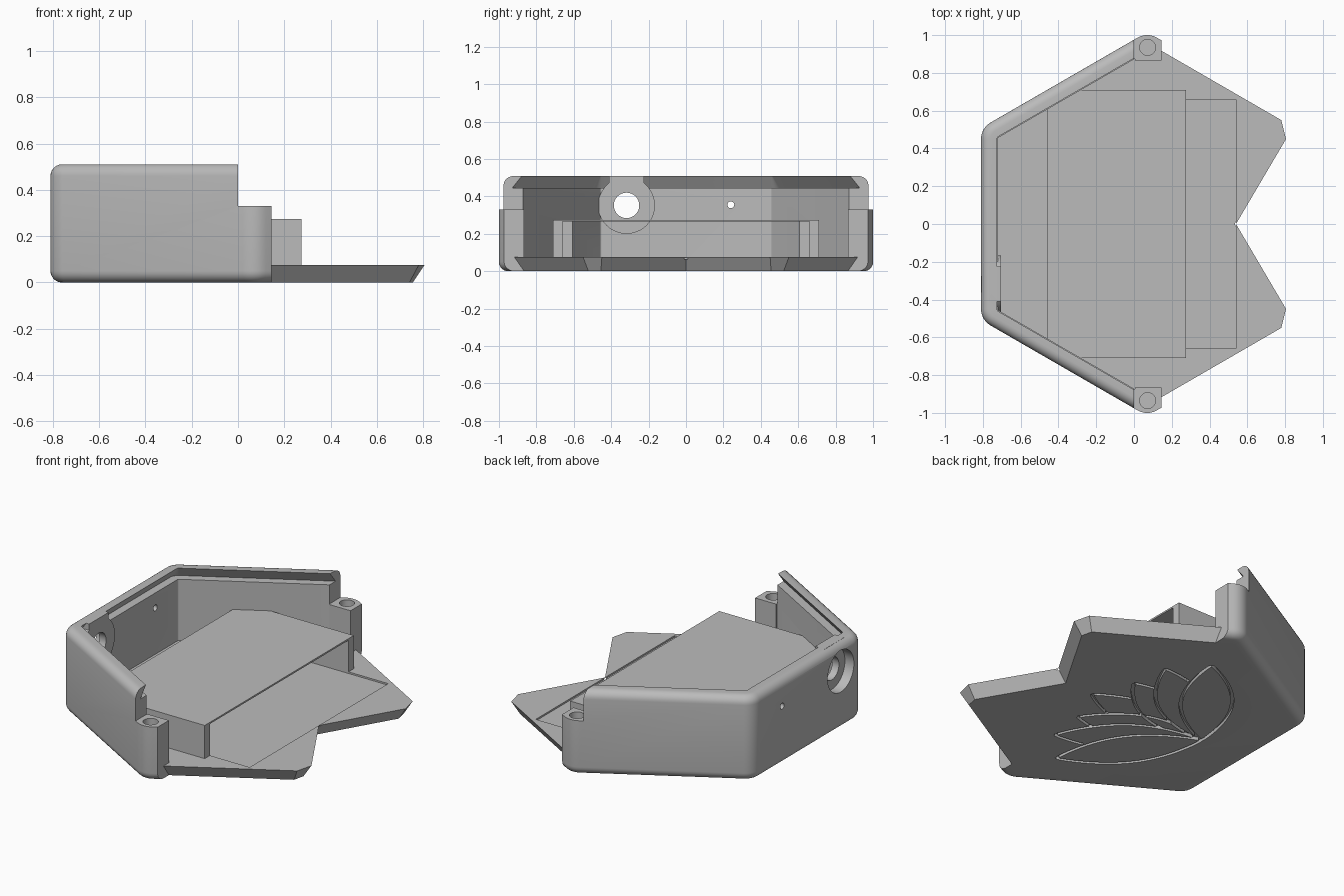
import bpy, bmesh, math
from mathutils import Vector, Matrix

if "Cube" in bpy.data.objects:
    bpy.data.objects.remove(bpy.data.objects["Cube"], do_unlink=True)

grey = bpy.data.materials.new("matte grey")
grey.use_nodes = True
colour = (0.5, 0.5, 0.5, 1)
grey.diffuse_color = colour
grey.node_tree.nodes["Principled BSDF"].inputs["Base Color"].default_value = colour

FLOOR, TOP, POST = 0.075, 0.51, 0.33
POST_END = 0.145


def make(name, bm):
    bmesh.ops.recalc_face_normals(bm, faces=bm.faces)
    mesh = bpy.data.meshes.new(name)
    bm.to_mesh(mesh)
    bm.free()
    mesh.materials.append(grey)
    obj = bpy.data.objects.new(name, mesh)
    bpy.context.collection.objects.link(obj)
    return obj


def loft(name, rings, clip_x=None):
    """Skin a stack of (outline, height) rings, optionally keeping x < clip_x."""
    bm = bmesh.new()
    loops = [[bm.verts.new((x, y, z)) for x, y in pts] for pts, z in rings]
    for a, b in zip(loops, loops[1:]):
        for i in range(len(a)):
            j = (i + 1) % len(a)
            bm.faces.new((a[i], a[j], b[j], b[i]))
    bm.faces.new(loops[0][::-1])
    bm.faces.new(loops[-1])
    if clip_x is not None:
        cut = bmesh.ops.bisect_plane(bm, geom=bm.verts[:] + bm.edges[:] + bm.faces[:],
                                     plane_co=(clip_x, 0, 0), plane_no=(1, 0, 0), clear_outer=True)
        edges = [e for e in cut["geom_cut"] if isinstance(e, bmesh.types.BMEdge)]
        bmesh.ops.contextual_create(bm, geom=edges)
    return make(name, bm)


def box(name, x, y, z):
    pts = [(x[0], y[0]), (x[1], y[0]), (x[1], y[1]), (x[0], y[1])]
    return loft(name, [(pts, z[0]), (pts, z[1])])


def cylinder(name, centre, radius, depth, along_x=False):
    bm = bmesh.new()
    spin = Matrix.Rotation(math.pi / 2, 4, "Y") if along_x else Matrix()
    bmesh.ops.create_cone(bm, cap_ends=True, segments=48, radius1=radius, radius2=radius,
                          depth=depth, matrix=Matrix.Translation(centre) @ spin)
    return make(name, bm)


def combine(target, tool, operation="DIFFERENCE"):
    tool.hide_render = True
    mod = target.modifiers.new("combine", "BOOLEAN")
    mod.operation, mod.solver, mod.object = operation, "EXACT", tool
    mod.use_self = tool.name.startswith("petal")
    bpy.context.view_layer.objects.active = target
    bpy.ops.object.modifier_apply(modifier=mod.name)
    bpy.data.objects.remove(tool, do_unlink=True)


def hexagon(inset):
    """Rounded hexagon outline, moved inward by inset."""
    pts, r = [], 0.1 - inset
    for k in range(6):
        mid = math.radians(30 + 60 * k)
        for s in range(7):
            a = mid + math.radians(-30 + 10 * s)
            pts.append((0.07 + 0.9005 * math.cos(mid) + r * math.cos(a),
                        0.9005 * math.sin(mid) + r * math.sin(a)))
    return pts


def mirrored(half):
    return half + [(x, -y) for x, y in reversed(half) if y > 0]


# Outer shell with rounded top and bottom rims
R = 0.05
arc = [(R - R * math.sin(a), R - R * math.cos(a)) for a in (math.radians(15 * i) for i in range(7))]
rings = [(hexagon(d), z) for d, z in arc] + [(hexagon(d), TOP - z) for d, z in reversed(arc)]
shell = loft("enclosure", rings, POST_END)

# Cavity with an undercut groove for the sliding lid
cavity = [(0.09, FLOOR), (0.09, 0.445), (0.04, 0.445), (0.085, TOP), (0.085, 0.6)]
combine(shell, loft("cavity", [(hexagon(d), z) for d, z in cavity], 0.004))
combine(shell, box("open_end", (-0.01, 0.3), (-0.865, 0.865), (FLOOR, 0.6)))
combine(shell, box("post_top", (0, 0.3), (-1.2, 1.2), (POST, 0.7)))

# Floor extension with notched, undercut edge
upper = mirrored([(0.54, 0), (0.805, 0.45), (0.78, 0.55), (0.05, 0.972)])
lower = mirrored([(0.488, 0), (0.755, 0.455), (0.74, 0.522), (0.05, 0.92)])
combine(shell, loft("floor", [(lower, 0), (upper, FLOOR)]), "UNION")

# Socket boss on the back wall, with stepped hole, and a small light hole
PY, PZ = -0.318, 0.352
combine(shell, cylinder("boss", (-0.735, PY, PZ), 0.152, 0.06, True), "UNION")
combine(shell, box("boss_block", (-0.768, -0.705), (PY - 0.093, PY + 0.093), (PZ, TOP)), "UNION")
combine(shell, cylinder("socket_step", (-0.85, PY, PZ), 0.125, 0.2, True))
combine(shell, cylinder("socket_hole", (-0.75, PY, PZ), 0.068, 0.3, True))
combine(shell, cylinder("light_hole", (-0.75, 0.24, 0.355), 0.018, 0.3, True))

# Screw holes in the posts
for side in (-1, 1):
    combine(shell, cylinder("screw_hole", (0.072, side * 0.935, POST), 0.042, 0.3))

# Battery slot, sunk slightly into the floor
combine(shell, box("slot", (-0.46, 0.54), (-0.66, 0.66), (0.065, 0.265)))

# Flower engraved underneath: outer petals lie over inner ones
BASE = Vector((-0.48, 0))


def petal(tip, width, steps=40):
    axis = tip - BASE
    side = Vector((-axis.y, axis.x)).normalized()
    edge = [(i / steps, width * math.sin(math.pi * i / steps) ** 0.85) for i in range(steps + 1)]
    return [[BASE + axis * t + side * w * s for t, w in edge] for s in (-1, 1)]


def covered(p, tip, width):
    axis = tip - BASE
    t = (p - BASE).dot(axis) / axis.length_squared
    off = abs(axis.x * (p - BASE).y - axis.y * (p - BASE).x) / axis.length
    return 0 < t < 1 and off < width * math.sin(math.pi * t) ** 0.85


def groove(bm, path, half=0.009, depth=0.02):
    loops = []
    for i, p in enumerate(path):
        d = (path[min(i + 1, len(path) - 1)] - path[max(i - 1, 0)]).normalized()
        n = Vector((-d.y, d.x)) * half
        loops.append([bm.verts.new((q.x, q.y, z)) for q, z in
                      ((p - n, -0.02), (p + n, -0.02), (p + n, depth), (p - n, depth))])
    for a, b in zip(loops, loops[1:]):
        for i in range(4):
            j = (i + 1) % 4
            bm.faces.new((a[i], a[j], b[j], b[i]))
    bm.faces.new(loops[0][::-1])
    bm.faces.new(loops[-1])


layers = [[(0.0, 0.66)], [(0.17, 0.47)], [(0.2, 0.24)], [(0.3, 0.0)]]
front = []
bm = bmesh.new()
for layer in layers:
    x, y = layer[0]
    tips = [Vector((x, y)), Vector((x, -y))] if y else [Vector((x, y))]
    for tip in tips:
        for edge in petal(tip, 0.14):
            run = []
            for p in edge + [None]:
                if p is not None and not any(covered(p, t, 0.14) for t in front):
                    run.append(p)
                else:
                    if len(run) > 2:
                        groove(bm, run)
                    run = []
    front += tips
combine(shell, make("petal_grooves", bm))

# Battery cover plate and its side rails
plate = mirrored([(0.275, 0.71), (-0.29, 0.71), (-0.46, 0.612)])
loft("battery_cover", [(plate, 0.265), (plate, 0.275)])
for name, y in (("left_rail", (0.66, 0.71)), ("right_rail", (-0.71, -0.66))):
    box(name, (-0.31, 0.275), y, (0.07, 0.27))

# Smooth the rounded rims, keep edges crisp
bpy.ops.object.select_all(action="DESELECT")
shell.select_set(True)
bpy.context.view_layer.objects.active = shell
bpy.ops.object.shade_smooth_by_angle(angle=math.radians(30))
